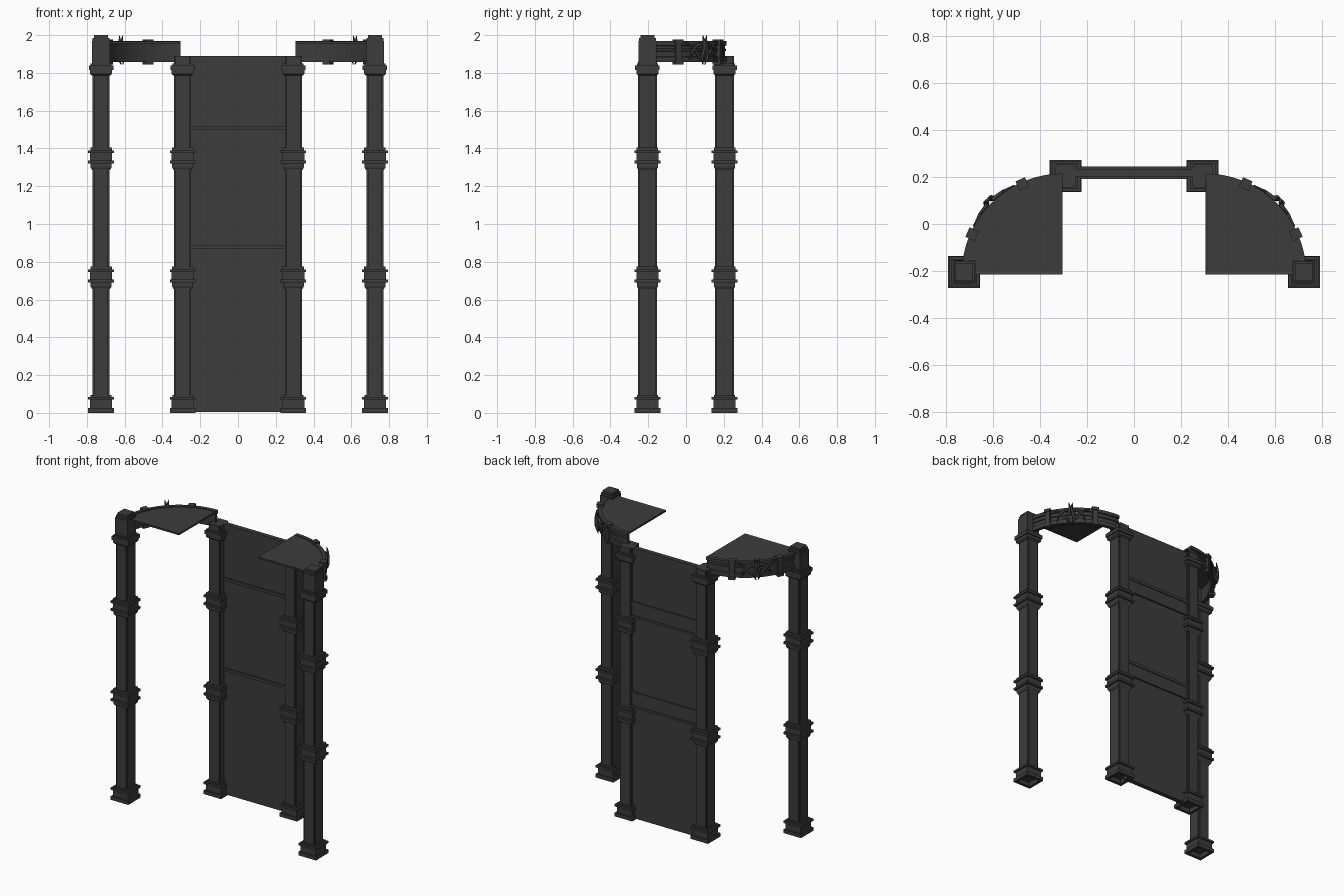
import bpy, bmesh
from math import sin, cos, pi, radians
from mathutils import Vector, Matrix

cube = bpy.data.objects.get("Cube")
if cube:
    bpy.data.objects.remove(cube)

mat = bpy.data.materials.new("dark iron grey")
mat.use_nodes = True
COLOUR = (0.045, 0.045, 0.045, 1)
mat.diffuse_color = COLOUR
mat.node_tree.nodes["Principled BSDF"].inputs["Base Color"].default_value = COLOUR


def finish(bm, name):
    bmesh.ops.recalc_face_normals(bm, faces=bm.faces)
    mesh = bpy.data.meshes.new(name)
    bm.to_mesh(mesh)
    bm.free()
    mesh.materials.append(mat)
    obj = bpy.data.objects.new(name, mesh)
    bpy.context.scene.collection.objects.link(obj)
    return obj


def box(bm, lo, hi, matrix=None):
    lo, hi = Vector(lo), Vector(hi)
    m = Matrix.Translation((lo + hi) / 2) @ Matrix.Diagonal((*(hi - lo), 1))
    bmesh.ops.create_cube(bm, size=1, matrix=(matrix or Matrix()) @ m)


def stack(bm, profile, x, y):
    """Square moulding: rings of (height, half width) joined and capped."""
    rings = [[bm.verts.new((x + sx * h, y + sy * h, z))
              for sx, sy in ((-1, -1), (1, -1), (1, 1), (-1, 1))] for z, h in profile]
    for a, b in zip(rings, rings[1:]):
        for i in range(4):
            j = (i + 1) % 4
            bm.faces.new((a[i], a[j], b[j], b[i]))
    bm.faces.new(rings[0])
    bm.faces.new(rings[-1])


def sweep(bm, profile, cx, cy, side, steps=24):
    """Sweep a closed (radius, height) profile through a quarter circle."""
    rings = []
    for k in range(steps + 1):
        a = pi / 2 * k / steps
        rings.append([bm.verts.new((cx + side * r * cos(a), cy + r * sin(a), z))
                      for r, z in profile])
    n = len(profile)
    for a, b in zip(rings, rings[1:]):
        for i in range(n):
            j = (i + 1) % n
            bm.faces.new((a[i], a[j], b[j], b[i]))
    bm.faces.new(rings[0])
    bm.faces.new(rings[-1])


# Moulding profiles
BASE = [(0.03, 0.035), (0.03, 0.048), (0, 0.048), (0, 0.068), (0.025, 0.068), (0.025, 0.058),
        (0.07, 0.058), (0.07, 0.068), (0.085, 0.068), (0.085, 0.055), (0.095, 0.055)]
COLLAR = [(0, 0.047), (0.015, 0.056), (0.035, 0.056), (0.035, 0.068), (0.05, 0.068),
          (0.05, 0.058), (0.09, 0.058), (0.09, 0.068), (0.105, 0.068), (0.105, 0.057), (0.12, 0.057)]
CAPITAL = [(1.785, 0.048), (1.795, 0.058), (1.815, 0.058), (1.815, 0.065),
           (1.84, 0.065), (1.84, 0.055), (1.85, 0.055)]
BLOCK = [(1.84, 0.048), (1.97, 0.048), (1.97, 0.044), (1.985, 0.044), (1.985, 0.038), (2.0, 0.038)]


def column(name, x, y, top):
    bm = bmesh.new()
    box(bm, (x - 0.045, y - 0.042, 0.03), (x + 0.045, y + 0.042, top))
    box(bm, (x - 0.037, y - 0.05, 0.03), (x + 0.037, y + 0.05, top))
    stack(bm, BASE, x, y)
    for z in (0.655, 1.285):
        stack(bm, [(z + dz, h) for dz, h in COLLAR], x, y)
    stack(bm, CAPITAL, x, y)
    if top < 1.88:
        stack(bm, BLOCK, x, y)
    finish(bm, name)


CX, CY, R = 0.305, -0.215, 0.43
RAIL = [(0.405, 1.857), (R, 1.857), (R, 1.885), (0.421, 1.888), (0.421, 1.914), (0.427, 1.917),
        (0.427, 1.927), (0.421, 1.93), (0.421, 1.943), (R, 1.946), (R, 1.968), (0.405, 1.968)]


def canopy(name, side):
    # Curved moulded beam
    bm = bmesh.new()
    sweep(bm, RAIL, side * CX, CY, side)
    finish(bm, name + "_curved_beam")

    # Quarter-round roof plate with a recessed middle
    bm = bmesh.new()
    outline = [(0, 0)] + [(0.425 * cos(pi / 48 * k), 0.425 * sin(pi / 48 * k)) for k in range(25)]
    face = bm.faces.new([bm.verts.new((side * (CX + u), CY + v, 1.955)) for u, v in outline])
    ext = bmesh.ops.extrude_face_region(bm, geom=[face])
    top = [f for f in ext["geom"] if isinstance(f, bmesh.types.BMFace)]
    bmesh.ops.translate(bm, vec=(0, 0, 0.012),
                        verts=[v for v in ext["geom"] if isinstance(v, bmesh.types.BMVert)])
    bmesh.ops.recalc_face_normals(bm, faces=bm.faces)
    bmesh.ops.inset_region(bm, faces=top, thickness=0.014, depth=0)
    bmesh.ops.translate(bm, vec=(0, 0, -0.004), verts=top[0].verts)
    finish(bm, name + "_roof_plate")

    # Clamps around the beam
    def at(angle):
        a = angle if side > 0 else pi - angle
        return Matrix.Translation((side * CX, CY, 0)) @ Matrix.Rotation(a, 4, "Z")

    bm = bmesh.new()
    for deg in (24, 66):
        box(bm, (0.4, -0.022, 1.845), (0.444, 0.022, 1.865), at(radians(deg)))
        box(bm, (0.415, -0.017, 1.86), (0.439, 0.017, 1.962), at(radians(deg)))
        box(bm, (0.4, -0.022, 1.955), (0.444, 0.022, 1.977), at(radians(deg)))
    finish(bm, name + "_clamps")

    # Horned ornament: bevelled curves given as (angle offset, radius, height, thickness)
    paths = {
        "horn": [(0.015, 0.437, 1.845, 0.3), (0.045, 0.446, 1.885, 1), (0.02, 0.45, 1.93, 1),
                 (0.015, 0.447, 1.965, 0.9), (0.03, 0.444, 1.998, 0.2)],
        "scroll": [(0.03, 0.437, 1.95, 1), (0.1, 0.436, 1.945, 0.9), (0.17, 0.435, 1.915, 0.8),
                   (0.22, 0.433, 1.868, 0.3)],
        "leaf": [(0.035, 0.437, 1.87, 1), (0.09, 0.436, 1.895, 0.9), (0.18, 0.434, 1.94, 0.7),
                 (0.29, 0.432, 1.962, 0.3)],
    }
    for part, pts in paths.items():
        curve = bpy.data.curves.new(name + "_" + part, "CURVE")
        curve.dimensions = "3D"
        curve.bevel_depth = 0.009
        curve.bevel_resolution = 1
        curve.resolution_u = 5
        curve.use_fill_caps = True
        curve.materials.append(mat)
        for flip in (-1, 1):
            spline = curve.splines.new("BEZIER")
            spline.bezier_points.add(len(pts) - 1)
            for p, (off, r, z, thick) in zip(spline.bezier_points, pts):
                a = pi / 4 + flip * off
                p.co = (side * (CX + r * cos(a)), CY + r * sin(a), z)
                p.radius = thick
                p.handle_left_type = p.handle_right_type = "AUTO"
        obj = bpy.data.objects.new(name + "_" + part, curve)
        bpy.context.scene.collection.objects.link(obj)


for label, side in (("left", 1), ("right", -1)):
    column(label + "_front_column", side * 0.725, -0.204, 1.86)
    column(label + "_back_column", side * 0.293, 0.204, 1.89)
    canopy(label, side)

# Back panel
bm = bmesh.new()
box(bm, (-0.255, 0.202, 0.005), (0.255, 0.234, 1.89))
finish(bm, "back_panel")

# Cross beams: a front strip, and a ledged beam behind
bm = bmesh.new()
for z in (0.87, 1.5):
    box(bm, (-0.255, 0.192, z), (0.255, 0.246, z + 0.02))
    box(bm, (-0.255, 0.23, z - 0.075), (0.255, 0.24, z))
    box(bm, (-0.255, 0.23, z - 0.09), (0.255, 0.246, z - 0.075))
finish(bm, "cross_beams")
